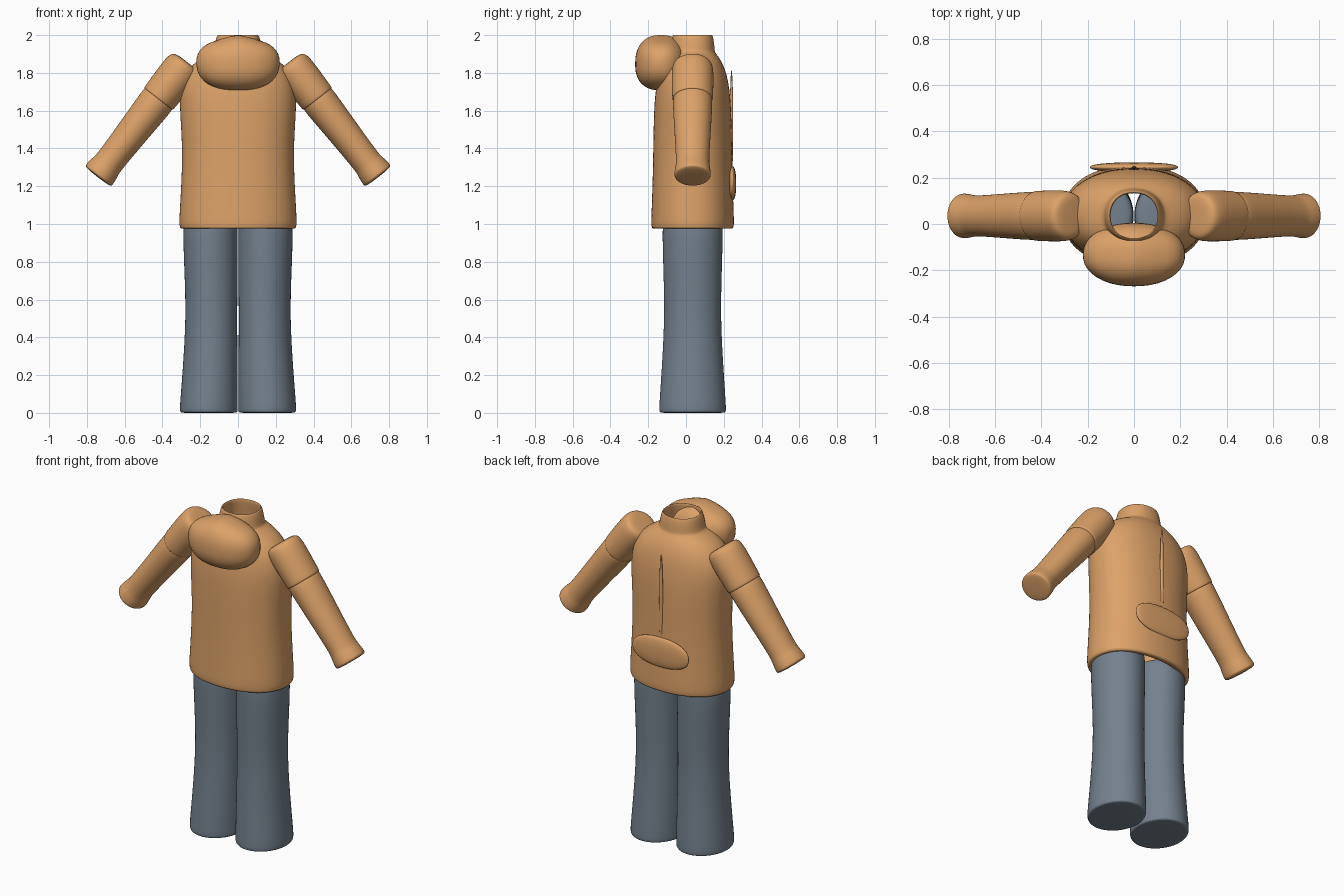
import bpy, bmesh, math
from mathutils import Matrix, Vector

if "Cube" in bpy.data.objects:
    bpy.data.objects.remove(bpy.data.objects["Cube"])


def material(name, rgb):
    m = bpy.data.materials.new(name)
    m.use_nodes = True
    m.diffuse_color = (*rgb, 1)
    m.node_tree.nodes["Principled BSDF"].inputs["Base Color"].default_value = (*rgb, 1)
    return m


TAN = material("tan cloth", (0.72, 0.36, 0.14))
BLUE = material("slate denim", (0.175, 0.22, 0.27))
MID_Y = 0.035


def power(v, e):
    return math.copysign(abs(v) ** e, v)


def finish(name, bm, mat, subdiv=2):
    bmesh.ops.recalc_face_normals(bm, faces=bm.faces)
    me = bpy.data.meshes.new(name)
    bm.to_mesh(me)
    bm.free()
    me.materials.append(mat)
    ob = bpy.data.objects.new(name, me)
    bpy.context.collection.objects.link(ob)
    if subdiv:
        ob.modifiers.new("smooth", "SUBSURF").levels = subdiv
        ob.modifiers["smooth"].render_levels = subdiv
    bpy.ops.object.select_all(action="DESELECT")
    ob.select_set(True)
    bpy.context.view_layer.objects.active = ob
    bpy.ops.object.shade_smooth_by_angle(angle=math.radians(50))
    return ob


def loft(name, rings, mat, place=Matrix(), square=2.0, caps=(True, True)):
    """Skin oval rings given as (height, half width, half depth, centre x, centre y)."""
    bm, sides, loops = bmesh.new(), 24, []
    for z, rx, ry, cx, cy in rings:
        loop = []
        for i in range(sides):
            a = math.tau * i / sides
            p = Vector((cx + rx * power(math.cos(a), 2 / square),
                        cy + ry * power(math.sin(a), 2 / square), z))
            loop.append(bm.verts.new(place @ p))
        loops.append(loop)
    for a, b in zip(loops, loops[1:]):
        for i in range(sides):
            j = (i + 1) % sides
            bm.faces.new((a[i], a[j], b[j], b[i]))
    for on, loop in zip(caps, (loops[0], loops[-1])):
        if on:
            bm.faces.new(loop)
    return finish(name, bm, mat)


def pad(name, centre, size, square, shape=None):
    """Soft cushion: a sphere pushed towards a box, then optionally reshaped."""
    bm = bmesh.new()
    bmesh.ops.create_uvsphere(bm, u_segments=40, v_segments=24, radius=1)
    for v in bm.verts:
        n = sum(abs(c) ** square for c in v.co) ** (1 / square)
        p = v.co / n
        if shape:
            p = shape(p)
        v.co = Vector(centre) + Vector(p[i] * size[i] for i in range(3))
    return finish(name, bm, TAN, 0)


# Sweater body, with a curled hem and a collar folded inwards
body = [(0.985, 0.27, 0.175), (0.973, 0.295, 0.205), (0.977, 0.313, 0.221),
        (1.03, 0.314, 0.221), (1.2, 0.303, 0.214), (1.4, 0.296, 0.21),
        (1.6, 0.311, 0.207), (1.72, 0.311, 0.197), (1.81, 0.275, 0.178),
        (1.87, 0.215, 0.15), (1.905, 0.14, 0.122), (1.915, 0.13, 0.118),
        (1.96, 0.123, 0.115), (1.995, 0.113, 0.108), (2.002, 0.106, 0.103),
        (1.995, 0.1, 0.097), (1.95, 0.106, 0.102), (1.9, 0.112, 0.108)]
loft("sweater_body", [(z, rx, ry, 0, MID_Y) for z, rx, ry in body], TAN,
     square=2.2, caps=(False, False))

# Trouser legs: (height, inner x, outer x, half depth)
leg = [(0, 0.1, 0.21, 0.06), (0, 0.015, 0.295, 0.165), (0.003, 0.0, 0.309, 0.178),
       (0.03, 0.0, 0.31, 0.179), (0.2, 0.0, 0.296, 0.167), (0.5, 0.004, 0.276, 0.149),
       (0.75, 0.0, 0.285, 0.156), (0.95, 0.0, 0.293, 0.162), (1.03, 0.0, 0.285, 0.157),
       (1.05, 0.02, 0.25, 0.13), (1.05, 0.1, 0.19, 0.05)]
# Sleeves: (distance down the arm, half thickness, half depth)
upper = [(-0.008, 0.03, 0.04), (-0.006, 0.075, 0.085), (0.01, 0.098, 0.105),
         (0.06, 0.104, 0.112), (0.15, 0.101, 0.111), (0.235, 0.098, 0.109),
         (0.242, 0.096, 0.107), (0.242, 0.05, 0.06)]
fore = [(0.2, 0.09, 0.1), (0.25, 0.096, 0.107), (0.42, 0.087, 0.099),
        (0.62, 0.079, 0.089), (0.68, 0.079, 0.089), (0.7, 0.084, 0.093),
        (0.745, 0.09, 0.098), (0.757, 0.088, 0.096), (0.762, 0.07, 0.08),
        (0.764, 0.03, 0.035)]
for side, s in (("left", 1), ("right", -1)):
    loft(side + "_trouser_leg",
         [(z, (b - a) / 2, d, s * (a + b) / 2, MID_Y) for z, a, b, d in leg], BLUE)
    down = Vector((s * 0.615, 0, -0.788))
    depth = Vector((0, 1, 0))
    place = Matrix((depth.cross(down), depth, down)).transposed().to_4x4()
    place.translation = (s * 0.274, MID_Y, 1.851)
    for part, rings in (("upper_sleeve", upper), ("lower_sleeve", fore)):
        loft(f"{side}_{part}", [(*r, 0, 0) for r in rings], TAN, place)


# Hood bundle on the front of the collar, with a slightly pointed top
def hood_shape(p):
    peak = 0.12 * max(0, p.z) * (1 - min(1, 2 * abs(p.x)))
    return Vector((p.x * (1 + 0.04 * p.z), p.y * (1 - 0.12 * p.x ** 2), p.z * 0.95 + peak))


pad("hood", (0, -0.132, 1.845), (0.22, 0.137, 0.145), 2.4, hood_shape)

# Pouch pocket and tapering closure strip on the back
pad("pocket", (0, 0.245, 1.215), (0.19, 0.021, 0.09), 2.3)
pad("closure_strip", (0, 0.241, 1.53), (0.011, 0.009, 0.285), 2.0)
